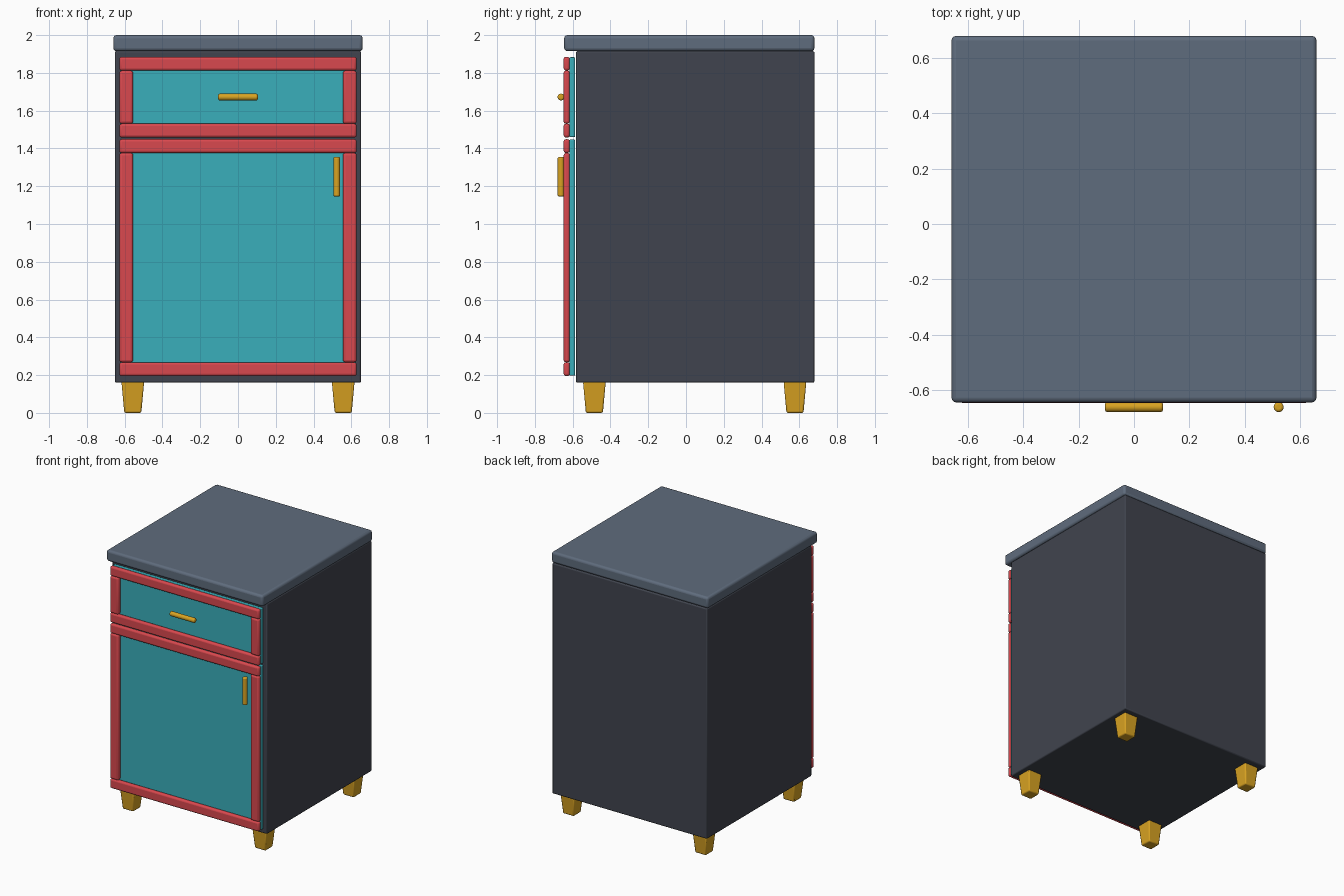
import bpy, bmesh, math
from mathutils import Matrix, Vector

cube = bpy.data.objects.get("Cube")
if cube:
    bpy.data.objects.remove(cube)


def material(name, hex_code):
    srgb = [int(hex_code[i:i + 2], 16) / 255 for i in (0, 2, 4)]
    rgb = [c / 12.92 if c < 0.04 else ((c + 0.055) / 1.055) ** 2.4 for c in srgb]
    mat = bpy.data.materials.new(name)
    mat.use_nodes = True
    mat.diffuse_color = (*rgb, 1)
    mat.node_tree.nodes["Principled BSDF"].inputs["Base Color"].default_value = (*rgb, 1)
    return mat


SLATE = material("slate top", "5F6C7D")
CHARCOAL = material("charcoal body", "40444E")
TEAL = material("teal panel", "3AAFBB")
RED = material("red frame", "D9484E")
GOLD = material("gold", "D9A322")


def finish(bm, name, mat, bevel=0.0, segments=3):
    """Turn a bmesh into a softly bevelled object."""
    mesh = bpy.data.meshes.new(name)
    bmesh.ops.recalc_face_normals(bm, faces=bm.faces)
    bm.to_mesh(mesh)
    bm.free()
    mesh.materials.append(mat)
    obj = bpy.data.objects.new(name, mesh)
    bpy.context.collection.objects.link(obj)
    if bevel:
        mod = obj.modifiers.new("soft edges", "BEVEL")
        mod.width, mod.segments = bevel, segments
        mod.limit_method = "ANGLE"
    bpy.ops.object.select_all(action="DESELECT")
    obj.select_set(True)
    bpy.context.view_layer.objects.active = obj
    bpy.ops.object.shade_smooth_by_angle(angle=math.radians(35))
    return obj


def box_mesh(x, y, z):
    """Box given by its (min, max) range on each axis."""
    bm = bmesh.new()
    bmesh.ops.create_cube(bm, size=1)
    for v in bm.verts:
        v.co = Vector([lo + (c + 0.5) * (hi - lo) for c, (lo, hi) in zip(v.co, (x, y, z))])
    return bm


def box(name, mat, x, y, z, bevel=0.0):
    return finish(box_mesh(x, y, z), name, mat, bevel)


# Cabinet body with a slightly recessed back panel
body = box_mesh((-0.652, 0.652), (-0.583, 0.68), (0.16, 1.915))
body.normal_update()
back = [f for f in body.faces if f.normal.y > 0.9]
bmesh.ops.inset_region(body, faces=back, thickness=0.035)
back = bmesh.ops.extrude_face_region(body, geom=back)["geom"]
bmesh.ops.translate(body, vec=(0, -0.015, 0),
                    verts=[g for g in back if isinstance(g, bmesh.types.BMVert)])
stale = [f for f in body.faces if f.normal.y > 0.9 and len(f.verts) == 4
         and all(abs(v.co.x) < 0.63 and v.co.y > 0.67 for v in f.verts)]
bmesh.ops.delete(body, geom=stale, context="FACES_ONLY")
finish(body, "cabinet_body", CHARCOAL, 0.008, 2)

# Worktop
box("worktop", SLATE, (-0.66, 0.66), (-0.645, 0.68), (1.915, 2.0), 0.017)

# Drawer front and door: teal panel with a red frame of rails and stiles
HALF, BAR = 0.628, 0.073
FRAME_Y = (-0.648, -0.615)
for part, low, high in (("drawer", 1.458, 1.885), ("door", 0.195, 1.449)):
    box(part + "_panel", TEAL, (-HALF + 0.002, HALF - 0.002), (-0.618, -0.587),
        (low + 0.002, high - 0.002), 0.006)
    box(part + "_top_rail", RED, (-HALF, HALF), FRAME_Y, (high - BAR, high), 0.013)
    box(part + "_bottom_rail", RED, (-HALF, HALF), FRAME_Y, (low, low + BAR), 0.013)
    for side, s in (("left", 1), ("right", -1)):
        x = sorted((s * HALF, s * (HALF - BAR)))
        box(f"{part}_{side}_stile", RED, x, FRAME_Y, (low + BAR, high - BAR), 0.013)


# Rounded bar handles
def handle(name, centre, axis):
    bm = bmesh.new()
    turn = Matrix.Rotation(math.pi / 2, 4, "Y") if axis == "X" else Matrix()
    bmesh.ops.create_cone(bm, cap_ends=True, segments=20, radius1=0.018, radius2=0.018,
                          depth=0.21, matrix=Matrix.Translation(centre) @ turn)
    finish(bm, name, GOLD, 0.009)


handle("drawer_handle", (0, -0.662, 1.672), "X")
handle("door_handle", (0.523, -0.662, 1.25), "Z")

# Tapered square feet
for end, y in (("front", -0.485), ("back", 0.577)):
    for side, x in (("left", 0.557), ("right", -0.557)):
        foot = box_mesh((-0.06, 0.06), (-0.06, 0.06), (0, 0.165))
        for v in foot.verts:
            taper = 0.75 if v.co.z < 0.1 else 1
            v.co = Vector((v.co.x * taper + x, v.co.y * taper + y, v.co.z))
        finish(foot, f"{end}_{side}_foot", GOLD, 0.008, 2)
